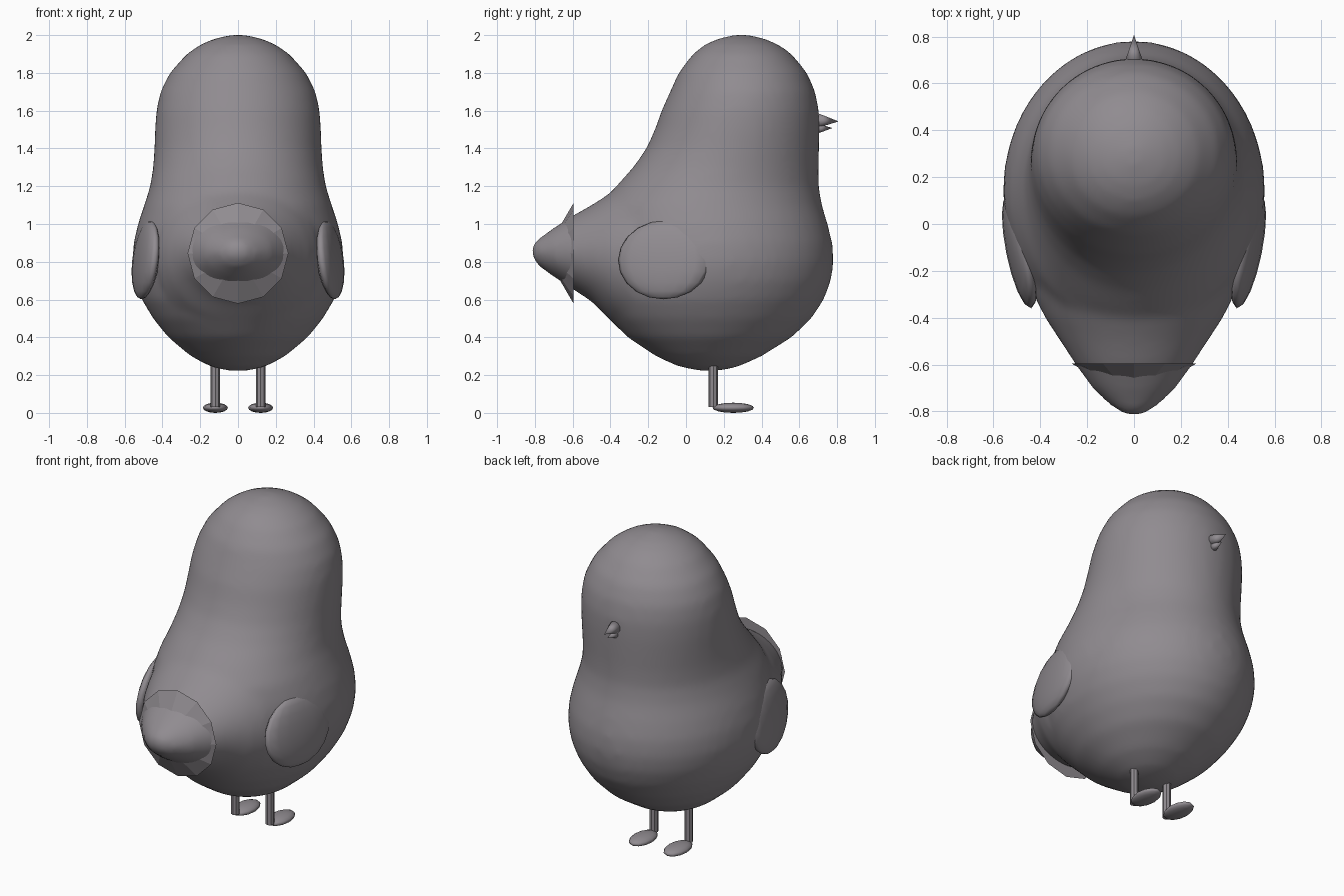
import bpy, bmesh, math
from mathutils import Matrix, Vector, Euler

if "Cube" in bpy.data.objects:
    bpy.data.objects.remove(bpy.data.objects["Cube"])

grey = bpy.data.materials.new("warm_grey")
grey.diffuse_color = (0.28, 0.26, 0.28, 1)
grey.use_nodes = True
grey.node_tree.nodes["Principled BSDF"].inputs["Base Color"].default_value = grey.diffuse_color


def finish(name, bm, smooth=True):
    bmesh.ops.recalc_face_normals(bm, faces=bm.faces)
    me = bpy.data.meshes.new(name)
    bm.to_mesh(me)
    bm.free()
    me.materials.append(grey)
    for p in me.polygons:
        p.use_smooth = smooth
    ob = bpy.data.objects.new(name, me)
    bpy.context.collection.objects.link(ob)
    return ob


def loft(bm, rings):
    """Skin a list of point rings and close both ends."""
    rows = [[bm.verts.new(p) for p in r] for r in rings]
    n = len(rows[0])
    for a, b in zip(rows, rows[1:]):
        for i in range(n):
            j = (i + 1) % n
            bm.faces.new((a[i], a[j], b[j], b[i]))
    bm.faces.new(rows[0][::-1])
    bm.faces.new(rows[-1])


def ellipsoid(name, loc, radii, rot=(0, 0, 0), seg=16, rows=10):
    bm = bmesh.new()
    m = Matrix.LocRotScale(Vector(loc), Euler(rot), Vector(radii))
    bmesh.ops.create_uvsphere(bm, u_segments=seg, v_segments=rows, radius=1, matrix=m)
    return finish(name, bm)


def cone(name, base, tip, r1, r2, seg, smooth=False, squash=1):
    base, tip = Vector(base), Vector(tip)
    d = tip - base
    bm = bmesh.new()
    m = (Matrix.Translation((base + tip) / 2) @ d.to_track_quat('Z', 'Y').to_matrix().to_4x4()
         @ Matrix.Diagonal((1, squash, 1, 1)))
    bmesh.ops.create_cone(bm, cap_ends=True, segments=seg, radius1=r1, radius2=r2,
                          depth=d.length, matrix=m)
    return finish(name, bm, smooth)


# Body sections: height, half width, rear y (tail side), face y
body = [(0.222, 0.03, 0.09, 0.15), (0.232, 0.10, 0.02, 0.23), (0.25, 0.155, -0.05, 0.29),
        (0.3, 0.25, -0.16, 0.40), (0.4, 0.37, -0.31, 0.56), (0.5, 0.45, -0.41, 0.665),
        (0.6, 0.51, -0.47, 0.73), (0.7, 0.545, -0.49, 0.768), (0.8, 0.56, -0.50, 0.782),
        (0.9, 0.553, -0.49, 0.775), (1.0, 0.53, -0.48, 0.75), (1.1, 0.497, -0.45, 0.72),
        (1.2, 0.465, -0.37, 0.703), (1.3, 0.45, -0.28, 0.702), (1.4, 0.443, -0.21, 0.705),
        (1.5, 0.44, -0.165, 0.707), (1.6, 0.433, -0.13, 0.704), (1.7, 0.412, -0.085, 0.685),
        (1.8, 0.362, -0.04, 0.642), (1.9, 0.273, 0.035, 0.56), (1.95, 0.20, 0.10, 0.49),
        (1.98, 0.13, 0.165, 0.42), (2.0, 0.05, 0.245, 0.345)]
# Tail sections: y, half width, top z, bottom z
tail = [(-0.82, 0.03, 0.89, 0.83), (-0.785, 0.09, 0.92, 0.78), (-0.7, 0.18, 0.98, 0.72),
        (-0.6, 0.25, 1.045, 0.655), (-0.5, 0.315, 1.10, 0.59), (-0.4, 0.38, 1.165, 0.49),
        (-0.3, 0.43, 1.22, 0.42), (-0.15, 0.45, 1.24, 0.40)]
N = 48
circle = [(math.cos(2 * math.pi * i / N), math.sin(2 * math.pi * i / N)) for i in range(N)]
bm = bmesh.new()
loft(bm, [[(w * c, (a + b) / 2 + (b - a) / 2 * s, z) for c, s in circle] for z, w, a, b in body])
loft(bm, [[(w * c, y, (t + b) / 2 + (t - b) / 2 * s) for c, s in circle] for y, w, t, b in tail])
ob = finish("body", bm)
# Fuse body and tail into one soft skin
rm = ob.modifiers.new("fuse", 'REMESH')
rm.mode = 'VOXEL'
rm.voxel_size = 0.025
rm.use_smooth_shade = True
sm = ob.modifiers.new("soften", 'SMOOTH')
sm.factor = 0.5
sm.iterations = 10

# Collar around the tail
cone("tail_collar", (0, -0.595, 0.845), (0, -0.75, 0.845), 0.267, 0, 12)

# Beak halves
cone("upper_beak", (0, 0.68, 1.548), (0, 0.808, 1.543), 0.045, 0, 10, True)
cone("lower_beak", (0, 0.68, 1.505), (0, 0.775, 1.508), 0.032, 0, 10, True)

# Wings, legs and feet
for side, s in (("right", 1), ("left", -1)):
    ellipsoid(side + "_wing", (0.488 * s, -0.115, 0.81), (0.053, 0.25, 0.21),
              (0, -0.12 * s, -0.2 * s))
    cone(side + "_leg", (0.12 * s, 0.145, 0.03), (0.12 * s, 0.145, 0.32), 0.025, 0.025, 8)
    ellipsoid(side + "_foot", (0.12 * s, 0.25, 0.027), (0.066, 0.11, 0.027), seg=12, rows=8)
